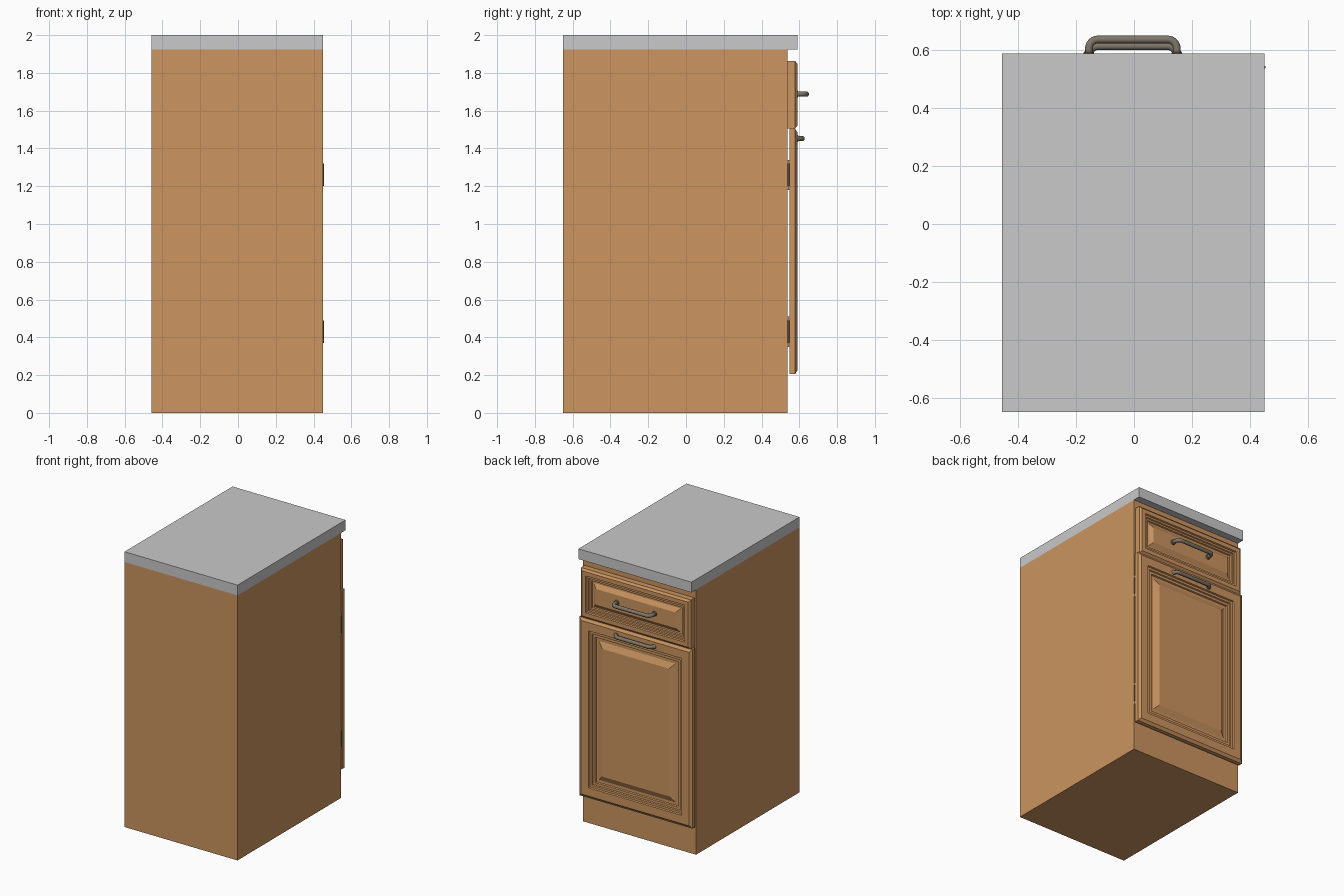
import bpy, bmesh, math
from mathutils import Vector

if "Cube" in bpy.data.objects:
    bpy.data.objects.remove(bpy.data.objects["Cube"])


def material(name, rgb):
    m = bpy.data.materials.new(name)
    lin = [c / 12.92 if c <= 0.04045 else ((c + 0.055) / 1.055) ** 2.4 for c in rgb]
    m.diffuse_color = (*lin, 1)
    m.use_nodes = True
    m.node_tree.nodes["Principled BSDF"].inputs["Base Color"].default_value = m.diffuse_color
    return m


WOOD = material("warm wood", (0.80, 0.585, 0.375))
STONE = material("grey worktop", (0.79, 0.79, 0.79))
METAL = material("aged metal", (0.50, 0.465, 0.41))

X0, X1 = -0.457, 0.451
FRONT = 0.59


def finish(bm, name, mat):
    bmesh.ops.recalc_face_normals(bm, faces=bm.faces)
    me = bpy.data.meshes.new(name)
    bm.to_mesh(me)
    bm.free()
    me.materials.append(mat)
    ob = bpy.data.objects.new(name, me)
    bpy.context.collection.objects.link(ob)
    return ob


def box(name, lo, hi, mat):
    bm = bmesh.new()
    bmesh.ops.create_cube(bm, size=1)
    for v in bm.verts:
        v.co = [l + (c + 0.5) * (h - l) for c, l, h in zip(v.co, lo, hi)]
    return finish(bm, name, mat)


def raised_panel(name, x0, x1, z0, z1, back, profile):
    """Concentric rectangles: profile is (inset from edge, depth behind front)."""
    bm = bmesh.new()
    rings = []
    for inset, depth in [(0, FRONT - back)] + profile:
        y = FRONT - depth
        a, b, c, d = x0 + inset, x1 - inset, z0 + inset, z1 - inset
        rings.append([bm.verts.new(p) for p in ((a, y, c), (b, y, c), (b, y, d), (a, y, d))])
    for r, s in zip(rings, rings[1:]):
        for i in range(4):
            j = (i + 1) % 4
            bm.faces.new((r[i], r[j], s[j], s[i]))
    bm.faces.new(rings[0])
    bm.faces.new(rings[-1])
    return finish(bm, name, WOOD)


def tube(bm, path, radii, sides=12):
    """Round tube in the xy plane along a path."""
    rings = []
    for i, p in enumerate(path):
        t = (path[min(i + 1, len(path) - 1)] - path[max(i - 1, 0)]).normalized()
        n = Vector((-t.y, t.x, 0))
        rings.append([bm.verts.new(p + radii[i] * (math.cos(a) * n + math.sin(a) * Vector((0, 0, 1))))
                      for a in (2 * math.pi * k / sides for k in range(sides))])
    for r, s in zip(rings, rings[1:]):
        for k in range(sides):
            j = (k + 1) % sides
            bm.faces.new((r[k], r[j], s[j], s[k]))
    bm.faces.new(rings[0])
    bm.faces.new(rings[-1])


def handle(name, z, base, reach):
    """Bow handle: flared feet, rounded corners, straight bar."""
    half, r, cx = 0.152, 0.032, -0.004
    y = reach - 0.014
    left = [(-half, base, 0.018), (-half, FRONT + 0.002, 0.018), (-half, FRONT + 0.004, 0.0135)]
    for k in range(7):
        a = math.pi - k * math.pi / 12
        left.append((-half + r + r * math.cos(a), y - r + r * math.sin(a), 0.0135))
    left = [p for i, p in enumerate(left) if i < 3 or p[1] > FRONT + 0.005]
    pts = left + [(-px, py, pr) for px, py, pr in reversed(left)]
    bm = bmesh.new()
    tube(bm, [Vector((cx + p[0], p[1], z)) for p in pts], [p[2] for p in pts])
    ob = finish(bm, name, METAL)
    bpy.ops.object.select_all(action='DESELECT')
    ob.select_set(True)
    bpy.context.view_layer.objects.active = ob
    bpy.ops.object.shade_smooth_by_angle(angle=math.radians(40))


# Carcass and worktop
box("cabinet_body", (X0, -0.65, 0), (X1, 0.537, 1.925), WOOD)
box("worktop", (X0, -0.65, 1.925), (X1, FRONT, 2.0), STONE)

# Door and drawer front with stepped moulding and raised centre
raised_panel("door", X0, X1, 0.205, 1.505, 0.547,
             [(0, 0.012), (0.006, 0.010), (0.02, 0), (0.08, 0), (0.084, 0.010), (0.100, 0.010),
              (0.104, 0.018), (0.122, 0.018), (0.126, 0.027), (0.146, 0.027), (0.186, 0.008)])
raised_panel("drawer_front", X0 + 0.012, X1 - 0.012, 1.505, 1.863, 0.537,
             [(0, 0.012), (0.005, 0.010), (0.015, 0), (0.045, 0), (0.049, 0.010), (0.062, 0.010),
              (0.066, 0.018), (0.078, 0.018), (0.082, 0.027), (0.092, 0.027), (0.122, 0.008)])

# Handles
handle("drawer_handle", 1.688, 0.575, 0.652)
handle("door_handle", 1.452, 0.585, 0.629)

# Hinges: leaf between body and door, with an exposed pin
for label, z in (("lower", 0.43), ("upper", 1.26)):
    box(label + "_hinge_leaf", (0.36, 0.536, z - 0.08), (0.449, 0.548, z + 0.08), METAL)
    bm = bmesh.new()
    bmesh.ops.create_cone(bm, cap_ends=True, segments=10, radius1=0.005, radius2=0.005, depth=0.12)
    bmesh.ops.translate(bm, verts=bm.verts, vec=(0.4505, 0.5425, z))
    finish(bm, label + "_hinge_pin", METAL)
